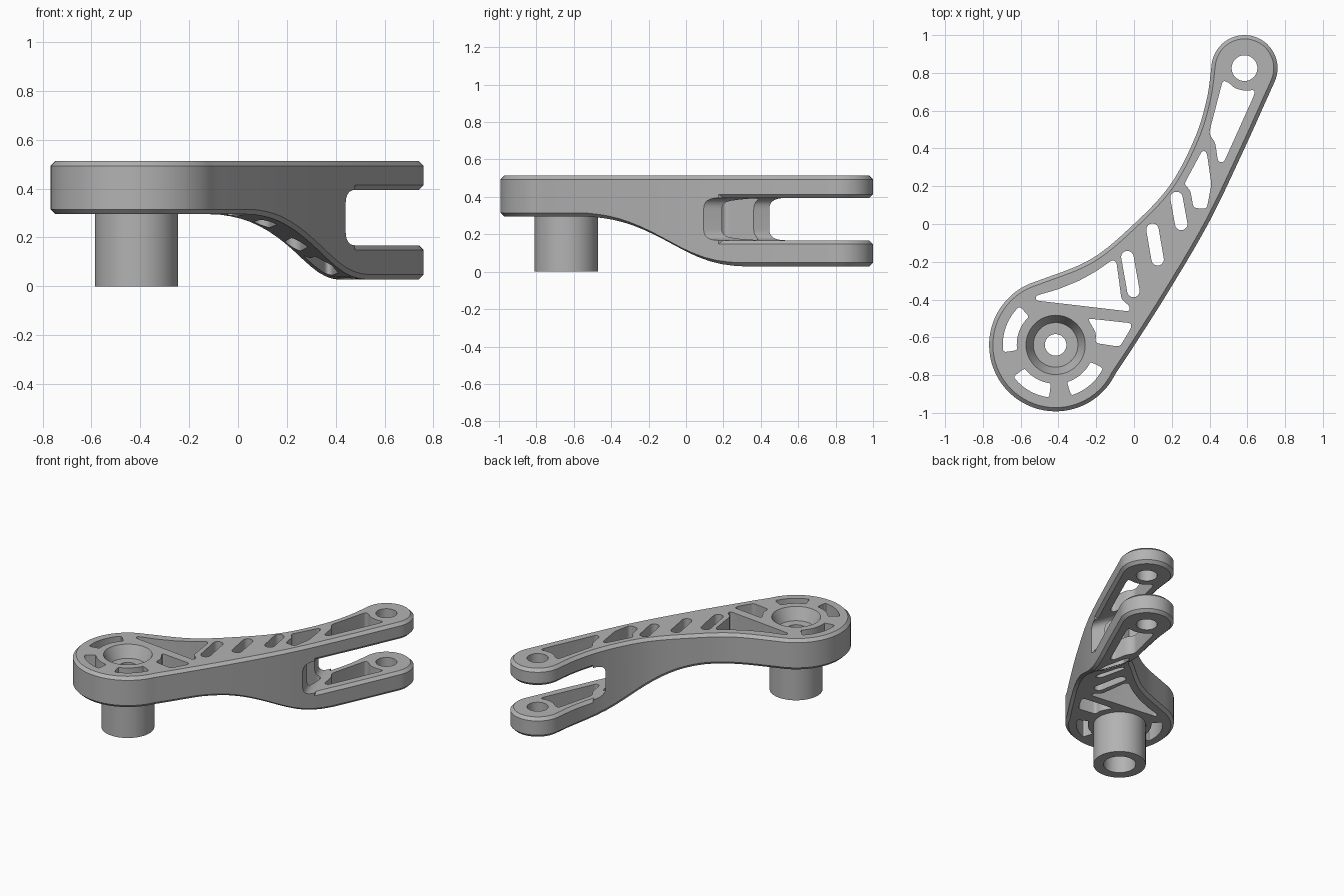
import bpy, bmesh
from math import sin, cos, radians
from mathutils import Vector, Matrix

if "Cube" in bpy.data.objects:
    bpy.data.objects.remove(bpy.data.objects["Cube"])

TOP = 0.513
BIG, SMALL = Vector((-0.415, -0.64)), Vector((0.585, 0.825))
N, T = Vector((0.944, 0.33, 0)), Vector((-0.33, 0.944, 0))   # slanted cross-arm frame

metal = bpy.data.materials.new("grey metal")
metal.diffuse_color = (0.45, 0.45, 0.45, 1)
metal.use_nodes = True
metal.node_tree.nodes["Principled BSDF"].inputs["Base Color"].default_value = metal.diffuse_color


def arc(c, r, a0, a1, n):
    return [c + r * Vector((cos(a), sin(a))) for a in
            (radians(a0 + (a1 - a0) * i / n) for i in range(n + 1))]


def circle(c, r, n=48):
    return arc(c, r, 0, 360, n)[:-1]


def spline(pts, a0, a1, n=7):
    # interior points of a smooth curve tangent to counter-clockwise arcs at both ends
    p = [Vector(q) for q in pts]
    t0, t1 = Vector((-sin(radians(a0)), cos(radians(a0)))), Vector((-sin(radians(a1)), cos(radians(a1))))
    p = [p[1] - 2 * t0 * (p[1] - p[0]).length] + p + [p[-2] + 2 * t1 * (p[-1] - p[-2]).length]
    out = []
    for a, b, c, d in zip(p, p[1:], p[2:], p[3:]):
        for i in range(n):
            u = i / n
            out.append(0.5 * (2 * b + (c - a) * u + (2 * a - 5 * b + 4 * c - d) * u * u
                              + (3 * b - a - 3 * c + d) * u ** 3))
    return out[1:]


def rounded(pts, r=0.02, n=4):
    p = [Vector(q) for q in pts]
    out = []
    for i, b in enumerate(p):
        a, c = p[i - 1], p[(i + 1) % len(p)]
        s = b + (a - b).normalized() * min(r, 0.45 * (a - b).length)
        e = b + (c - b).normalized() * min(r, 0.45 * (c - b).length)
        for k in range(n + 1):
            u = k / n
            out.append(s * (1 - u) ** 2 + b * 2 * u * (1 - u) + e * u * u)
    return out


def inset(pts, d):
    out = []
    for i, b in enumerate(pts):
        t = (pts[(i + 1) % len(pts)] - pts[i - 1]).normalized()
        out.append(b + d * Vector((-t.y, t.x)))
    return out


def loft(bm, rings):
    # closed solid through a stack of (outline, height) rings
    rows = [[bm.verts.new((p[0], p[1], z)) for p in pts] for pts, z in rings]
    n = len(rows[0])
    for a, b in zip(rows, rows[1:]):
        for i in range(n):
            j = (i + 1) % n
            bm.faces.new((a[i], a[j], b[j], b[i]))
    bm.faces.new(rows[0][::-1])
    bm.faces.new(rows[-1])


def finish(name, bm, matrix=None):
    if matrix:
        bm.transform(matrix)
    bmesh.ops.recalc_face_normals(bm, faces=bm.faces)
    me = bpy.data.meshes.new(name)
    bm.to_mesh(me)
    bm.free()
    me.materials.append(metal)
    ob = bpy.data.objects.new(name, me)
    bpy.context.collection.objects.link(ob)
    return ob


def solid(name, *stacks, matrix=None):
    bm = bmesh.new()
    for rings in stacks:
        loft(bm, rings)
    return finish(name, bm, matrix)


def cut(ob, cutter):
    m = ob.modifiers.new("cut", 'BOOLEAN')
    m.operation, m.solver, m.object = 'DIFFERENCE', 'EXACT', cutter
    bpy.context.view_layer.objects.active = ob
    bpy.ops.object.modifier_apply(modifier=m.name)


# Arm outline in plan
left = [(0.412, 0.849), (0.385, 0.66), (0.32, 0.45), (0.19, 0.205), (0, 0), (-0.235, -0.19), (-0.552, -0.318)]
right = [(-0.118, -0.825), (0, -0.645), (0.19, -0.345), (0.4, 0.015), (0.585, 0.4), (0.744, 0.751)]
outline = (arc(SMALL, 0.175, -25, 172, 30) + spline(left, 172, 113)
           + arc(BIG, 0.352, 113, 328, 44) + spline(right, -32, -25))

# Underside: height as a function of distance across the slanted frame
under = [(-0.15, 0.295), (-0.1, 0.293), (-0.05, 0.287), (0, 0.278), (0.05, 0.265), (0.1, 0.247), (0.15, 0.225),
         (0.2, 0.199), (0.25, 0.170), (0.3, 0.139), (0.35, 0.108), (0.4, 0.080), (0.45, 0.057),
         (0.5, 0.041), (0.55, 0.032), (0.6, 0.028)]


def under_z(s):
    if s <= under[0][0]:
        return under[0][1]
    for (a, za), (b, zb) in zip(under, under[1:]):
        if s <= b:
            return za + (zb - za) * (s - a) / (b - a)
    return under[-1][1]


# Arm body with chamfered rims and swept underside
bm = bmesh.new()
slim = inset(outline, 0.02)
loft(bm, [(slim, -1), (outline, -0.98), (outline, TOP - 0.02), (slim, TOP)])
for s, _ in under:
    bmesh.ops.bisect_plane(bm, geom=bm.verts[:] + bm.edges[:] + bm.faces[:], plane_co=N * s, plane_no=N)
for v in bm.verts:
    if v.co.z < -0.5:
        v.co.z += 1 + under_z(v.co.dot(N))
arm = finish("arm", bm)

# Fork slot and its inner chamfers
frame = Matrix(((N.x, 0, T.x, 0), (N.y, 0, T.y, 0), (0, 1, 0, 0), (0, 0, 0, 1)))
slot = rounded([(2, 0.168), (2, 0.394), (0.447, 0.394), (0.447, 0.168)], 0.06, 8)
slot_cutter = solid("slot_cutter", [(slot, -2), (slot, 2)], matrix=frame)
box = [(0.51, 0.14), (2, 0.14), (2, 0.42), (0.51, 0.42)]
rim_cutter = solid("rim_cutter", [(box, -2), (box, 2)], matrix=frame)
wide = inset(outline, -0.01)
spool = solid("spool_helper", [(wide, 0.138), (slim, 0.168), (slim, 0.394), (wide, 0.424)])
cut(rim_cutter, spool)

# Lightening pockets
pockets = [rounded(p) for p in (
    [(0.47, 0.76), (0.5, 0.75), (0.53, 0.72), (0.585, 0.705), (0.642, 0.71), (0.635, 0.68),
     (0.475, 0.325), (0.445, 0.33), (0.43, 0.43), (0.397, 0.48)],
    [(0.362, 0.39), (0.385, 0.38), (0.41, 0.21), (0.385, 0.08), (0.315, 0.085), (0.298, 0.18), (0.265, 0.21)],
    [(-0.115, -0.19), (-0.093, -0.2), (-0.066, -0.4), (-0.022, -0.435), (-0.025, -0.463),
     (-0.52, -0.405), (-0.52, -0.38), (-0.4, -0.345), (-0.29, -0.3), (-0.2, -0.25)],
    [(-0.245, -0.5), (-0.015, -0.525), (-0.015, -0.55), (-0.075, -0.65), (-0.205, -0.63),
     (-0.2, -0.58), (-0.225, -0.535)])]
for a0, a1 in ((133, 188), (217, 263), (287, 334)):
    pockets.append(rounded(arc(BIG, 0.28, a0, a1, 10) + arc(BIG, 0.206, a1, a0, 10)))
for a, b in (((0.225, 0.138), (0.25, 0)), ((0.098, -0.03), (0.125, -0.187)), ((-0.035, -0.175), (-0.003, -0.355))):
    pockets.append(arc(Vector(a), 0.033, 8, 188, 10) + arc(Vector(b), 0.033, 188, 368, 10))
pockets.append(circle(SMALL, 0.068))      # fork pin hole
pocket_cutter = solid("pocket_cutter", *[[(p, -0.1), (p, 0.6)] for p in pockets])

# Stepped bore through the hub
bore = [(0.105, -0.1), (0.105, 0.32), (0.057, 0.32), (0.057, 0.43), (0.118, 0.43), (0.157, TOP), (0.168, TOP + 0.023)]
bore_cutter = solid("bore_cutter", [(circle(BIG, r), z) for r, z in bore])

# Hub post
post = solid("hub_post", [(circle(BIG, 0.17, 64), 0), (circle(BIG, 0.17, 64), 0.31)])

for c in (slot_cutter, rim_cutter, pocket_cutter, bore_cutter):
    cut(arm, c)
cut(post, bore_cutter)
for c in (slot_cutter, rim_cutter, pocket_cutter, bore_cutter, spool):
    bpy.data.objects.remove(c)

# Smooth curved walls, keep rims crisp
bpy.ops.object.select_all(action='DESELECT')
for ob in (arm, post):
    ob.select_set(True)
bpy.context.view_layer.objects.active = arm
bpy.ops.object.shade_smooth_by_angle(angle=radians(28))
